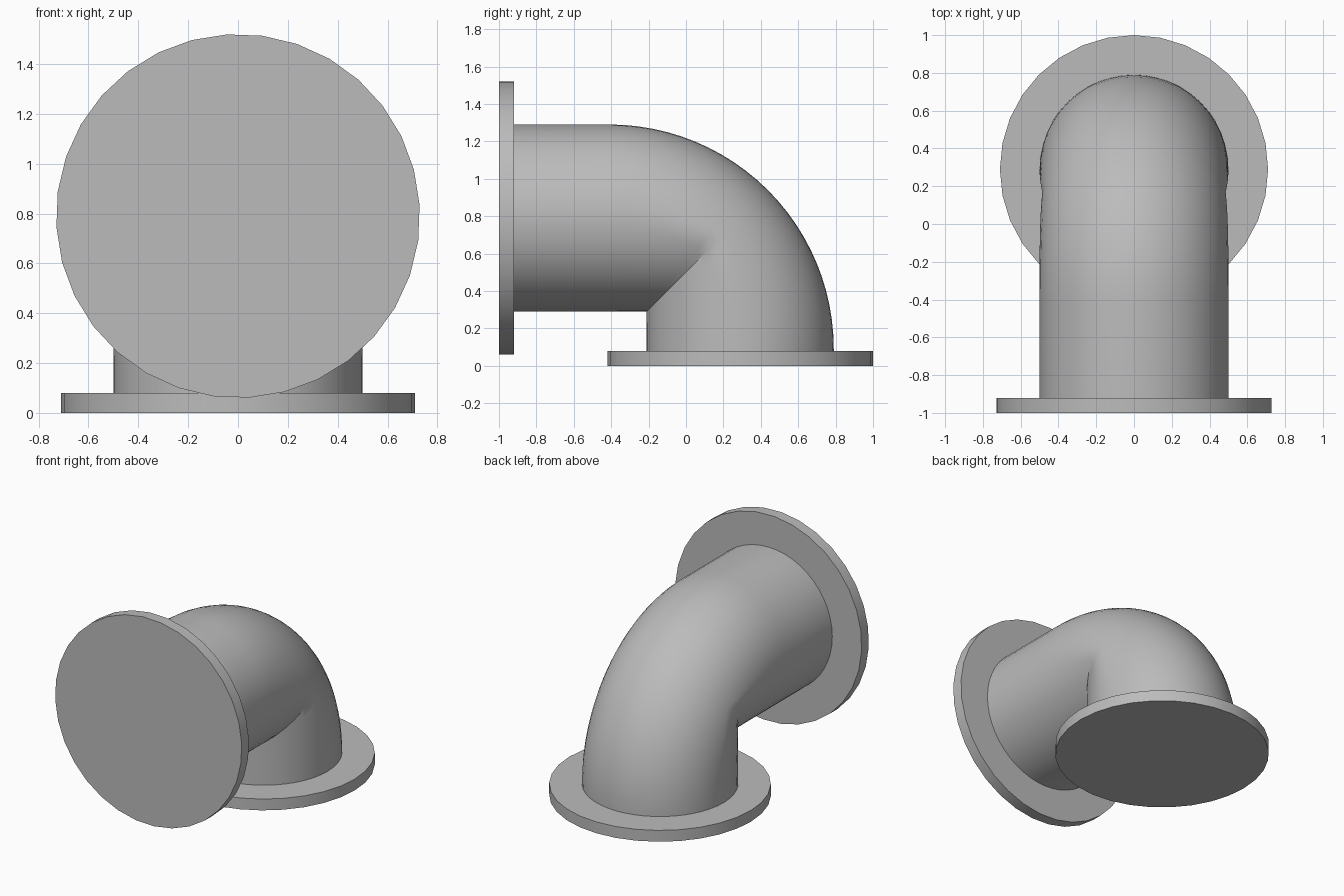
import bpy, bmesh
from math import sin, cos, asin, pi, sqrt, radians

cube = bpy.data.objects.get("Cube")
if cube:
    bpy.data.objects.remove(cube, do_unlink=True)

grey = bpy.data.materials.new("plain_grey")
grey.use_nodes = True
COLOUR = (0.5, 0.5, 0.5, 1)
grey.diffuse_color = COLOUR
grey.node_tree.nodes["Principled BSDF"].inputs["Base Color"].default_value = COLOUR

BEND_Y, BEND_Z = -0.41, 0.09   # centre of the bend
BEND, TUBE = 0.7, 0.5          # bend radius and pipe radius


def finish(obj):
    obj.data.materials.append(grey)
    bpy.ops.object.select_all(action='DESELECT')
    obj.select_set(True)
    bpy.context.view_layer.objects.active = obj
    bpy.ops.object.shade_smooth_by_angle(angle=radians(30))


def flange(name, radius, location, rotation):
    bpy.ops.mesh.primitive_cylinder_add(vertices=32, radius=radius, depth=0.08,
                                        location=location, rotation=rotation)
    obj = bpy.context.object
    obj.name = name
    finish(obj)


def section(theta, steps=12):
    """Half outline (radius, x): mitred pipe inside, round bend outside."""
    c = max(cos(theta), sin(theta))
    start = asin(BEND * (1 - c) / (1 + c) / TUBE)
    angles = [start + (pi / 2 - start) * i / steps for i in range(steps + 1)]
    inner = [((BEND - TUBE * sin(a)) / c, TUBE * cos(a)) for a in reversed(angles)]
    outer = [(BEND + TUBE * sin(a), TUBE * cos(a)) for a in angles[1:]]
    half = inner + outer
    return half + [(r, -x) for r, x in half[-2:0:-1]]


# Elbow pipe: straight foot, swept bend with mitred inside corner, straight mouth
bm = bmesh.new()
rings = []


def add_ring(theta, dy=0, dz=0):
    rings.append([bm.verts.new((x, BEND_Y + r * cos(theta) + dy,
                                BEND_Z + r * sin(theta) + dz))
                  for r, x in section(theta)])


BEND_STEPS = 24
add_ring(0, dz=-0.05)
for i in range(BEND_STEPS + 1):
    add_ring(pi / 2 * i / BEND_STEPS)
add_ring(pi / 2, dy=-0.54)

for a, b in zip(rings, rings[1:]):
    for i in range(len(a)):
        j = (i + 1) % len(a)
        bm.faces.new((a[i], a[j], b[j], b[i]))
bm.faces.new(rings[0])
bm.faces.new(rings[-1])
bmesh.ops.recalc_face_normals(bm, faces=bm.faces)
mesh = bpy.data.meshes.new("elbow_pipe")
bm.to_mesh(mesh)
bm.free()
pipe = bpy.data.objects.new("elbow_pipe", mesh)
bpy.context.collection.objects.link(pipe)
finish(pipe)

# End flanges
flange("base_flange", 0.71, (0, BEND_Y + BEND, 0.04), (0, 0, 0))
flange("front_flange", 0.73, (0, -0.96, BEND_Z + BEND), (pi / 2, radians(-3.5), 0))
